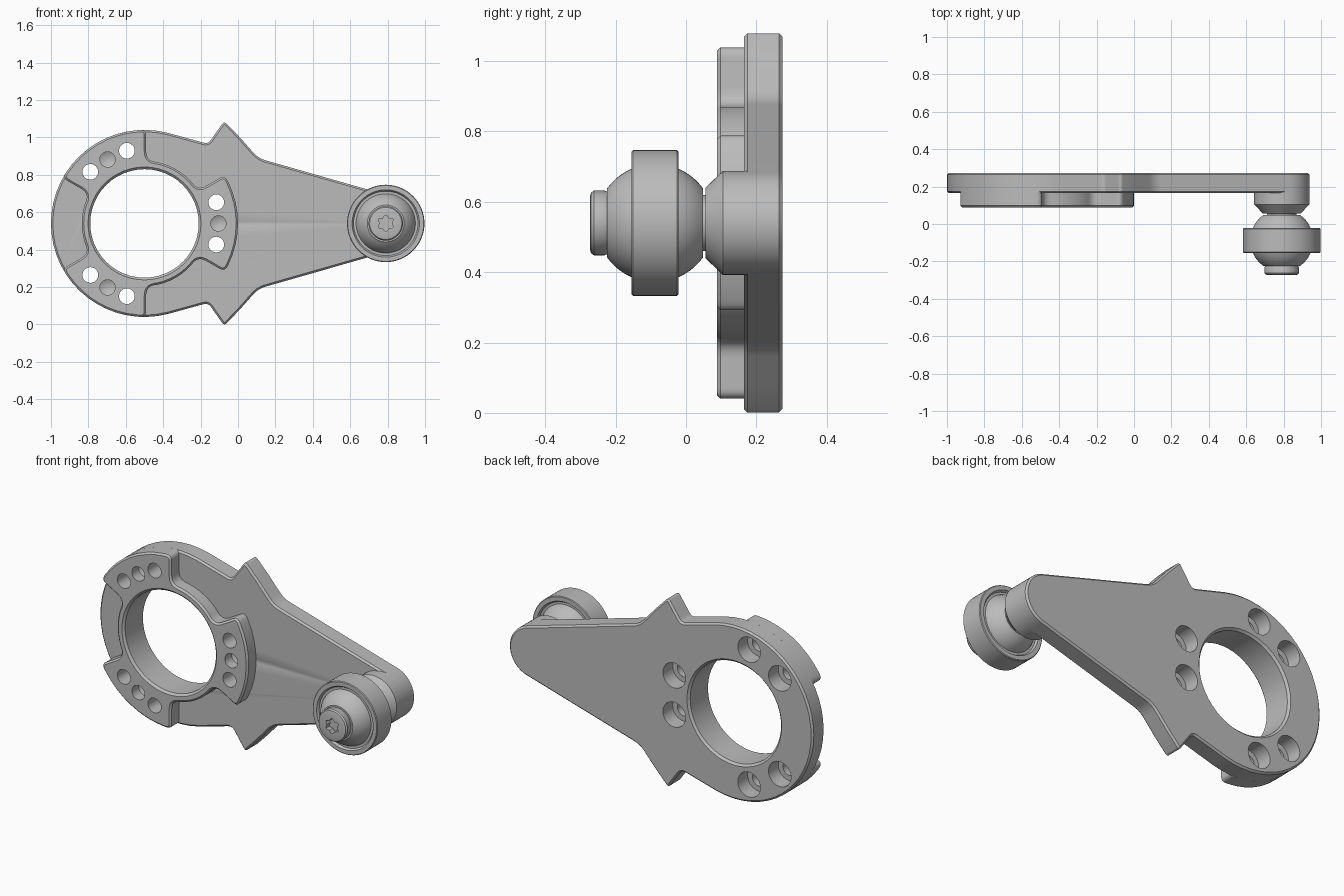
import bpy, bmesh, math
from math import sin, cos, radians, pi
from mathutils import Vector

if "Cube" in bpy.data.objects:
    bpy.data.objects.remove(bpy.data.objects["Cube"])

metal = bpy.data.materials.new("grey metal")
metal.use_nodes = True
GREY = (0.5, 0.5, 0.5, 1)
metal.diffuse_color = GREY
metal.node_tree.nodes["Principled BSDF"].inputs["Base Color"].default_value = GREY

MID = 0.54                       # height of the long axis
RING = Vector((-0.5, MID))       # centre of the large opening
PIVOT = Vector((0.79, MID))      # centre of the roller
FRONT, STEP, BACK = 0.088, 0.165, 0.274


def polar(centre, radius, degrees):
    a = radians(degrees)
    return centre + radius * Vector((cos(a), sin(a)))


def arc(centre, radius, start, end, steps):
    return [(polar(centre, radius, start + (end - start) * i / steps), 0)
            for i in range(steps + 1)]


def rounded(corners, steps=5):
    """Turn (point, rounding length) pairs into a smooth closed outline."""
    out = []
    for i, (p, d) in enumerate(corners):
        if not d:
            out.append(p)
            continue
        a = p + (corners[i - 1][0] - p).normalized() * d
        b = p + (corners[(i + 1) % len(corners)][0] - p).normalized() * d
        for k in range(steps + 1):
            t = k / steps
            out.append(a * (1 - t) ** 2 + p * 2 * t * (1 - t) + b * t * t)
    return out


def finish(name, bm):
    bmesh.ops.recalc_face_normals(bm, faces=bm.faces)
    mesh = bpy.data.meshes.new(name)
    bm.to_mesh(mesh)
    bm.free()
    mesh.materials.append(metal)
    obj = bpy.data.objects.new(name, mesh)
    bpy.context.collection.objects.link(obj)
    return obj


def slab(name, outline, y0, y1, bevel=0.0, bevel_back=True):
    """Extrude an x-z outline along y, with chamfered rims."""
    bm = bmesh.new()
    front = bm.faces.new([bm.verts.new((p.x, y0, p.y)) for p in outline])
    ext = bmesh.ops.extrude_face_region(bm, geom=[front], use_keep_orig=True)
    moved = [g for g in ext["geom"] if isinstance(g, bmesh.types.BMVert)]
    bmesh.ops.translate(bm, verts=moved, vec=(0, y1 - y0, 0))
    bmesh.ops.recalc_face_normals(bm, faces=bm.faces)
    if bevel:
        levels = (y0, y1) if bevel_back else (y0,)
        rims = [e for e in bm.edges if any(
            all(abs(v.co.y - lv) < 1e-5 for v in e.verts) for lv in levels)]
        bmesh.ops.bevel(bm, geom=rims, offset=bevel, segments=1, affect='EDGES')
    return finish(name, bm)


def revolve(bm, centre, profile, segs=48, loop=False):
    """Spin (radius, y) points about a y-parallel axis."""
    rings = []
    for r, y in profile:
        if r == 0:
            rings.append([bm.verts.new((centre.x, y, centre.y))] * segs)
        else:
            pts = [polar(centre, r, 360 * i / segs) for i in range(segs)]
            rings.append([bm.verts.new((p.x, y, p.y)) for p in pts])
    pairs = list(zip(rings, rings[1:]))
    if loop:
        pairs.append((rings[-1], rings[0]))
    for a, b in pairs:
        for i in range(segs):
            j = (i + 1) % segs
            bm.faces.new(list(dict.fromkeys((a[i], a[j], b[j], b[i]))))


def turned(name, centre, profile, **kw):
    bm = bmesh.new()
    revolve(bm, centre, profile, **kw)
    return finish(name, bm)


def cut(obj, cutter):
    mod = obj.modifiers.new("cut", 'BOOLEAN')
    mod.operation = 'DIFFERENCE'
    mod.solver = 'EXACT'
    mod.object = cutter
    bpy.context.view_layer.objects.active = obj
    bpy.ops.object.modifier_apply(modifier=mod.name)


# Arm plate: round head, pointed ears, tapered tail, mirrored about the axis
upper = arc(RING, 0.5, 180, 75.5, 16)
upper += [(Vector((-0.16, 0.965)), 0.025), (Vector((-0.074, 1.087)), 0.02),
          (Vector((0.01, 1.0)), 0.0), (Vector((0.108, 0.889)), 0.04)]
upper += arc(PIVOT, 0.148, 74.2, 0, 10)
lower = [(Vector((p.x, 2 * MID - p.y)), d) for p, d in upper[1:-1]]
plate = slab("arm_plate", rounded(upper + lower[::-1]), STEP, BACK, 0.01)

# Raised ring with three mounting pads
pads = []
for a in (0, 120, 240):
    pads += [(polar(RING, 0.335, a - 31.5), 0.05), (polar(RING, 0.5, a - 31), 0.03)]
    pads += arc(RING, 0.5, a - 26, a + 26, 8)
    pads += [(polar(RING, 0.5, a + 31), 0.03), (polar(RING, 0.335, a + 31.5), 0.05)]
    pads += arc(RING, 0.335, a + 42, a + 78, 6)
mount = slab("mounting_pads", rounded(pads), FRONT, STEP + 0.011, 0.01, False)

# Bored opening, counterbored bolt holes and blind dowel holes
bm = bmesh.new()
revolve(bm, RING, [(0, 0), (0.302, 0), (0.302, FRONT), (0.29, FRONT + 0.012),
                   (0.29, BACK - 0.012), (0.302, BACK), (0.302, 0.4), (0, 0.4)])
for a in (0, 120, 240):
    for side in (-16.4, 16.4):
        revolve(bm, polar(RING, 0.4, a + side),
                [(0, 0), (0.042, 0), (0.042, 0.185), (0.072, 0.185),
                 (0.072, 0.4), (0, 0.4)], segs=24)
    revolve(bm, polar(RING, 0.395, a),
            [(0, 0), (0.041, 0), (0.041, 0.15), (0, 0.172)], segs=24)
holes = finish("hole_cutter", bm)
holes.hide_render = True
for part in (plate, mount):
    cut(part, holes)
bpy.data.objects.remove(holes)

# Boss that carries the roller
boss = turned("roller_boss", PIVOT, [(0, 0.055), (0.1, 0.055), (0.148, 0.105),
                                     (0.148, 0.2), (0, 0.2)])

# Ball core, truncated at both ends, with a short stud into the boss
BALL_Y, BALL_R = -0.088, 0.168
ball_profile = [(0, BALL_Y - BALL_R * cos(radians(36)))]
ball_profile += [(BALL_R * sin(radians(t)), BALL_Y - BALL_R * cos(radians(t)))
                 for t in range(36, 145, 6)]
ball_profile += [(0.08, ball_profile[-1][1]), (0.08, 0.07), (0, 0.07)]
ball = turned("ball_core", PIVOT, ball_profile)

# Roller with recessed faces
Y0, Y1 = -0.155, -0.022
roller = turned("roller", PIVOT, [
    (0.14, Y0 + 0.012), (0.172, Y0 + 0.012), (0.18, Y0), (0.203, Y0),
    (0.207, Y0 + 0.004), (0.207, Y1 - 0.004), (0.203, Y1), (0.18, Y1),
    (0.172, Y1 - 0.012), (0.14, Y1 - 0.012)], segs=64, loop=True)

# Screw head with a six-lobed socket
screw = turned("screw_head", PIVOT, [
    (0, -0.273), (0.076, -0.273), (0.086, -0.27), (0.092, -0.262),
    (0.092, -0.232), (0.085, -0.215), (0, -0.215)])
star = [polar(PIVOT, 0.038 + 0.006 * cos(radians(6 * a)), a + 30)
        for a in range(0, 360, 10)]
socket = slab("socket_cutter", star, -0.3, -0.24)
socket.hide_render = True
cut(screw, socket)
bpy.data.objects.remove(socket)

# Smooth round surfaces, keep machined edges crisp
bpy.ops.object.select_all(action='DESELECT')
for part in (plate, mount, boss, ball, roller, screw):
    part.select_set(True)
bpy.context.view_layer.objects.active = plate
bpy.ops.object.shade_smooth_by_angle(angle=radians(30))
